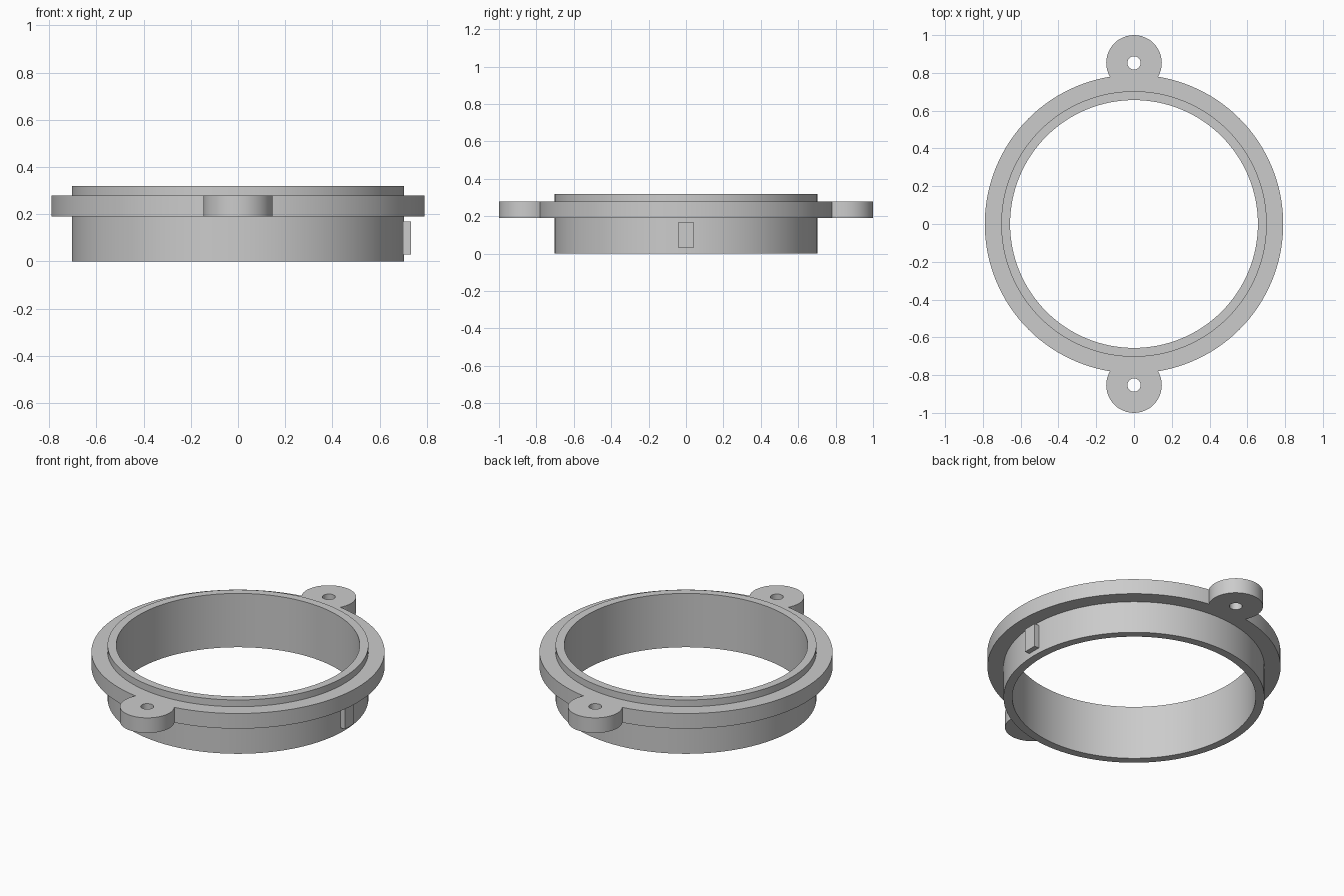
import bpy
import bmesh
from math import radians, tau
from mathutils import Matrix, Vector

default = bpy.data.objects.get("Cube")
if default:
    bpy.data.objects.remove(default, do_unlink=True)

# Single plain grey material
GREY = (0.6, 0.6, 0.6, 1)
grey = bpy.data.materials.new("plain grey")
grey.use_nodes = True
grey.diffuse_color = GREY
grey.node_tree.nodes["Principled BSDF"].inputs["Base Color"].default_value = GREY


def add_object(name, bm):
    bmesh.ops.recalc_face_normals(bm, faces=bm.faces)
    mesh = bpy.data.meshes.new(name)
    bm.to_mesh(mesh)
    bm.free()
    mesh.materials.append(grey)
    obj = bpy.data.objects.new(name, mesh)
    bpy.context.collection.objects.link(obj)
    return obj


def lathe(name, profile, segments, y=0):
    """Turn a closed (radius, height) profile about a vertical axis at y."""
    bm = bmesh.new()
    verts = [bm.verts.new((r, 0, z)) for r, z in profile]
    edges = [bm.edges.new((v, verts[i - 1])) for i, v in enumerate(verts)]
    bmesh.ops.spin(bm, geom=verts + edges, axis=(0, 0, 1), cent=(0, 0, 0),
                   angle=tau, steps=segments, use_duplicate=False)
    bmesh.ops.remove_doubles(bm, verts=bm.verts, dist=0.0001)
    bmesh.ops.translate(bm, verts=bm.verts, vec=(0, y, 0))
    return add_object(name, bm)


INNER, OUTER, RIM = 0.656, 0.703, 0.79
LOW, HIGH, TOP = 0.19, 0.28, 0.32
EAR, HOLE = 0.147, 0.035

# Hollow collar with its projecting flange
body = lathe("flanged_collar", [
    (INNER, 0), (OUTER, 0), (OUTER, LOW), (RIM, LOW),
    (RIM, HIGH), (OUTER, HIGH), (OUTER, TOP), (INNER, TOP)], 128)

# Drilled mounting ears, front and back, fused into the flange
ears = []
for side in (-1, 1):
    ear = lathe("mounting_ear", [(HOLE, LOW), (EAR, LOW), (EAR, HIGH), (HOLE, HIGH)],
                48, side * (1 - EAR))
    ears.append(ear)
    union = body.modifiers.new("fuse_ear", "BOOLEAN")
    union.operation = "UNION"
    union.solver = "EXACT"
    union.object = ear

bpy.ops.object.select_all(action="DESELECT")
bpy.context.view_layer.objects.active = body
body.select_set(True)
for modifier in list(body.modifiers):
    bpy.ops.object.modifier_apply(modifier=modifier.name)
for ear in ears:
    bpy.data.objects.remove(ear, do_unlink=True)
bpy.ops.object.shade_smooth_by_angle(angle=radians(30))

# Locating key on the left side of the collar
bm = bmesh.new()
bmesh.ops.create_cube(bm, size=1, matrix=Matrix.LocRotScale(
    Vector((0.708, 0, 0.1)), None, Vector((0.05, 0.08, 0.14))))
add_object("locating_key", bm)
